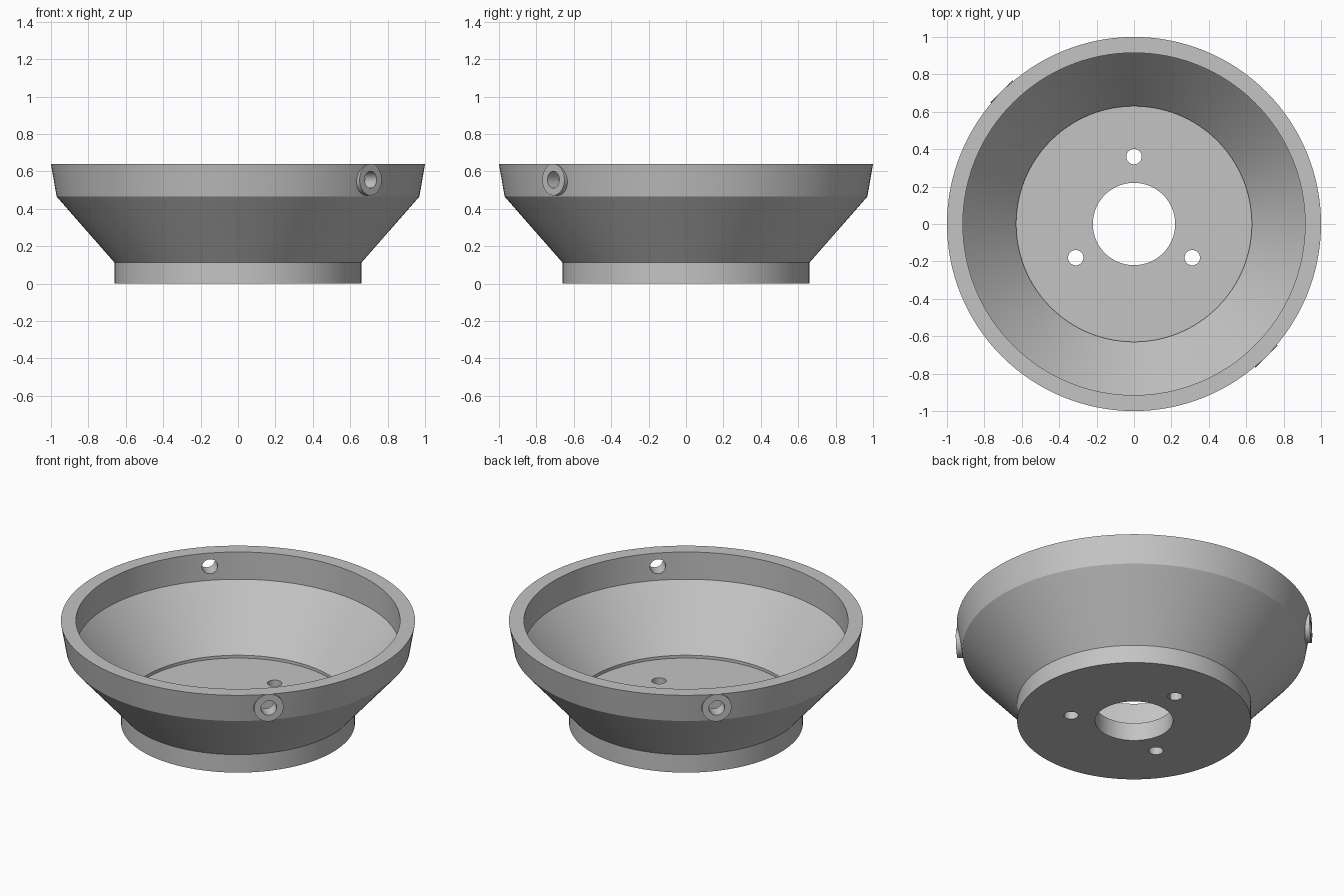
import bpy
import math
from mathutils import Vector

default_cube = bpy.data.objects.get("Cube")
if default_cube:
    bpy.data.objects.remove(default_cube, do_unlink=True)

# Single grey material
GREY = (0.55, 0.55, 0.55, 1.0)
grey = bpy.data.materials.new("plain_grey")
grey.use_nodes = True
grey.diffuse_color = GREY
grey.node_tree.nodes["Principled BSDF"].inputs["Base Color"].default_value = GREY

SEGMENTS = 128


def lathe(name, profile):
    """Revolve a closed (radius, height) profile around z."""
    n = len(profile)
    verts, faces = [], []
    for s in range(SEGMENTS):
        a = 2 * math.pi * s / SEGMENTS
        verts += [(r * math.cos(a), r * math.sin(a), z) for r, z in profile]
        t = (s + 1) % SEGMENTS
        for i in range(n):
            j = (i + 1) % n
            faces.append((s * n + i, t * n + i, t * n + j, s * n + j))
    mesh = bpy.data.meshes.new(name)
    mesh.from_pydata(verts, [], faces)
    mesh.materials.append(grey)
    obj = bpy.data.objects.new(name, mesh)
    bpy.context.collection.objects.link(obj)
    return obj


def cylinder(name, radius, start, end):
    """Cylinder running between two points."""
    start, end = Vector(start), Vector(end)
    axis = end - start
    bpy.ops.mesh.primitive_cylinder_add(
        vertices=48, radius=radius, depth=axis.length,
        location=(start + end) / 2, rotation=axis.to_track_quat('Z', 'Y').to_euler())
    obj = bpy.context.object
    obj.name = name
    obj.data.materials.append(grey)
    return obj


def combine(target, tool, operation):
    """Apply a boolean and discard the tool object."""
    tool.hide_render = True
    mod = target.modifiers.new(operation.lower(), 'BOOLEAN')
    mod.operation = operation
    mod.solver = 'EXACT'
    mod.object = tool
    bpy.context.view_layer.objects.active = target
    bpy.ops.object.modifier_apply(modifier=mod.name)
    bpy.data.objects.remove(tool, do_unlink=True)


# Bowl: foot, flared side, rim band, inner wall, floor, centre bore
bowl = lathe("bowl", [
    (0.22, 0.0), (0.66, 0.0), (0.66, 0.112), (0.97, 0.466), (1.0, 0.64),
    (0.915, 0.64), (0.915, 0.47), (0.63, 0.13), (0.63, 0.112), (0.22, 0.112)])

# Two round side bosses on opposite diagonals, each drilled through the wall
BOSS_Z = 0.556
for sign in (1, -1):
    out = Vector((sign, -sign, 0)).normalized()
    up = Vector((0, 0, BOSS_Z))
    combine(bowl, cylinder("side_boss", 0.084, out * 0.94 + up, out * 1.003 + up), 'UNION')
    combine(bowl, cylinder("side_drill", 0.045, out * 0.8 + up, out * 1.1 + up), 'DIFFERENCE')

# Three mounting holes in the floor
for k in range(3):
    a = math.radians(90 + 120 * k)
    x, y = 0.36 * math.cos(a), 0.36 * math.sin(a)
    combine(bowl, cylinder("floor_drill", 0.041, (x, y, -0.1), (x, y, 0.3)), 'DIFFERENCE')

# Smooth round walls with crisp edges
bpy.ops.object.select_all(action='DESELECT')
bowl.select_set(True)
bpy.context.view_layer.objects.active = bowl
bpy.ops.object.shade_smooth_by_angle(angle=math.radians(25))
